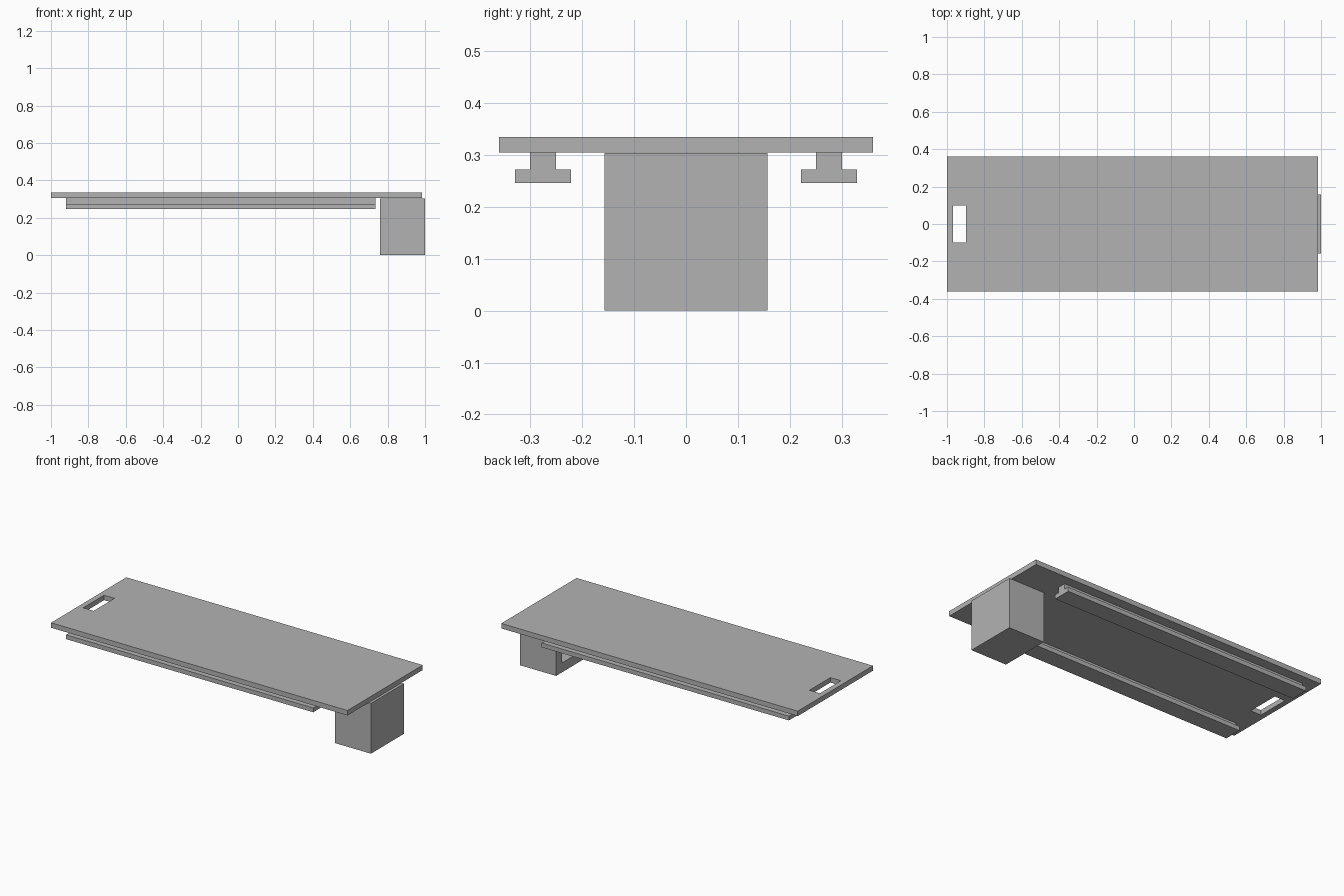
import bpy

default = bpy.data.objects.get("Cube")
if default:
    bpy.data.objects.remove(default, do_unlink=True)

grey = bpy.data.materials.new("plain grey")
grey.use_nodes = True
COLOUR = (0.45, 0.45, 0.45, 1)
grey.diffuse_color = COLOUR
grey.node_tree.nodes["Principled BSDF"].inputs["Base Color"].default_value = COLOUR


def box(name, x, y, z):
    """Box spanning the given (low, high) ranges."""
    spans = (x, y, z)
    bpy.ops.mesh.primitive_cube_add(size=1, location=[(a + b) / 2 for a, b in spans])
    ob = bpy.context.object
    ob.name = name
    ob.scale = [b - a for a, b in spans]
    bpy.ops.object.transform_apply(location=False, rotation=False, scale=True)
    ob.data.materials.append(grey)
    return ob


def cut(target, cutter):
    """Subtract the cutter and hide it."""
    mod = target.modifiers.new("cut", "BOOLEAN")
    mod.operation = "DIFFERENCE"
    mod.solver = "EXACT"
    mod.object = cutter
    bpy.context.view_layer.objects.active = target
    bpy.ops.object.modifier_apply(modifier=mod.name)
    bpy.data.objects.remove(cutter, do_unlink=True)


def extrude_profile(name, profile, x0, x1):
    """Extrude a closed (y, z) outline along x."""
    n = len(profile)
    verts = [(x, y, z) for x in (x0, x1) for y, z in profile]
    faces = [tuple(reversed(range(n))), tuple(range(n, 2 * n))]
    faces += [(i, (i + 1) % n, (i + 1) % n + n, i + n) for i in range(n)]
    mesh = bpy.data.meshes.new(name)
    mesh.from_pydata(verts, [], faces)
    mesh.materials.append(grey)
    ob = bpy.data.objects.new(name, mesh)
    bpy.context.collection.objects.link(ob)
    return ob


# Flat board with a hand slot near one end
board = box("board", (-1, 0.985), (-0.36, 0.36), (0.305, 0.335))
cut(board, box("slot_cutter", (-0.967, -0.897), (-0.1, 0.1), (0.2, 0.4)))

# Two T-section runners beneath the board
for name, centre in (("right_rail", -0.276), ("left_rail", 0.276)):
    half = [(0.054, 0.246), (0.054, 0.272), (0.025, 0.272), (0.025, 0.305)]
    outline = half + [(-y, z) for y, z in reversed(half)]
    extrude_profile(name, [(centre + y, z) for y, z in outline], -0.92, 0.735)

# End block with a pocket on its inner face
block = box("end_block", (0.76, 1), (-0.157, 0.157), (0, 0.304))
cut(block, box("pocket_cutter", (0.7, 0.94), (-0.1, 0.1), (0.057, 0.247)))
